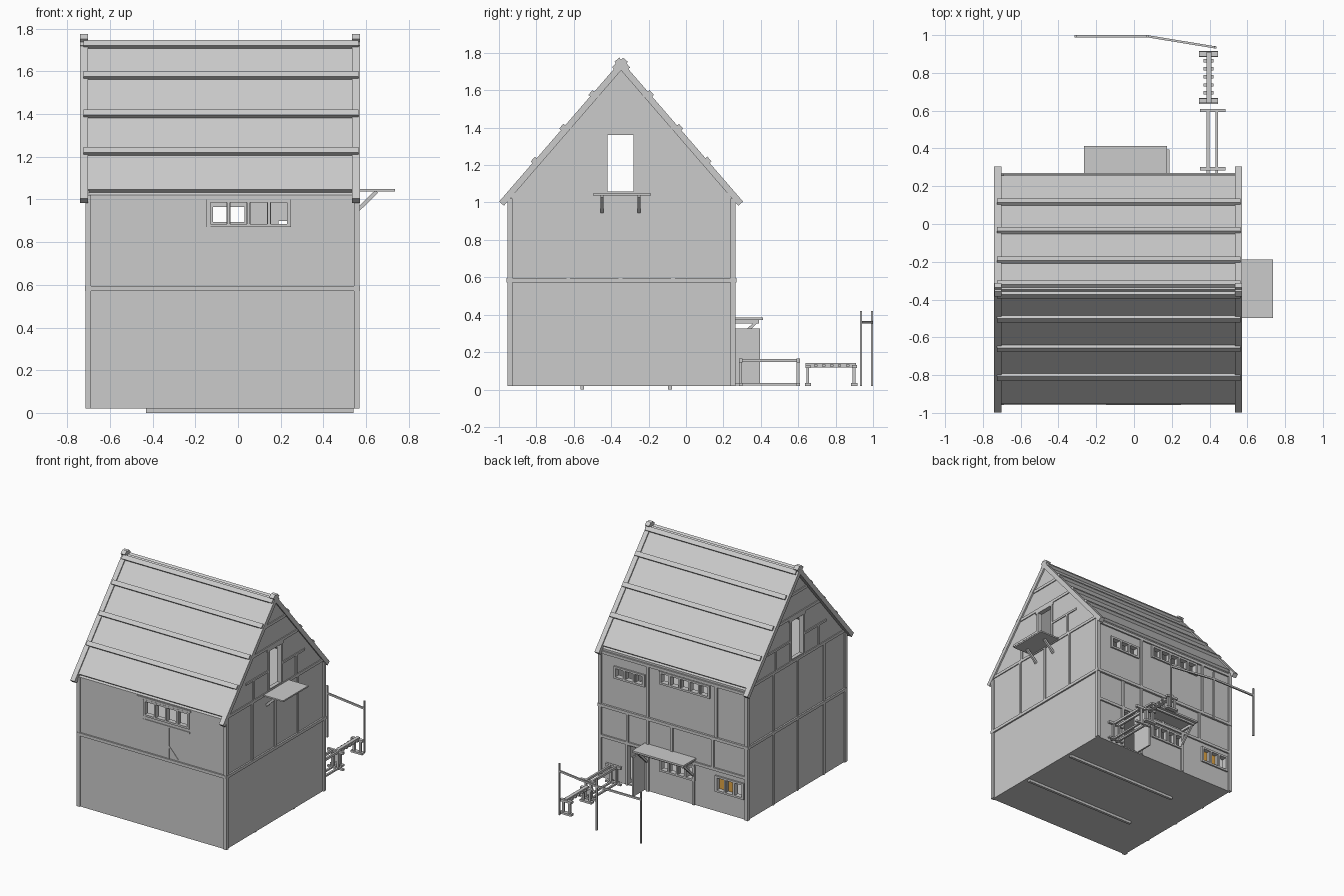
import bpy, bmesh, math
from mathutils import Vector, Matrix

if "Cube" in bpy.data.objects:
    bpy.data.objects.remove(bpy.data.objects["Cube"])

RY, RZ, SL = -0.347, 1.745, 1.155          # ridge position and roof slope
ANG = math.atan(SL)
WX0, WX1, WY0, WY1 = -0.705, 0.56, -0.945, 0.255
T = 0.01                                   # timber projection


def finish(name, bm):
    bmesh.ops.recalc_face_normals(bm, faces=bm.faces)
    me = bpy.data.meshes.new(name)
    bm.to_mesh(me)
    bm.free()
    ob = bpy.data.objects.new(name, me)
    bpy.context.collection.objects.link(ob)
    return ob


def boxes(name, items):
    """One object from boxes given as (x0, x1, y0, y1, z0, z1)."""
    bm = bmesh.new()
    for x0, x1, y0, y1, z0, z1 in items:
        m = Matrix.Translation(((x0 + x1) / 2, (y0 + y1) / 2, (z0 + z1) / 2))
        bmesh.ops.create_cube(bm, size=1, matrix=m @ Matrix.Diagonal((x1 - x0, y1 - y0, z1 - z0, 1)))
    return finish(name, bm)


def beams(name, pairs, w, d):
    """Square bars running from point to point."""
    bm = bmesh.new()
    for p, q in pairs:
        p, q = Vector(p), Vector(q)
        r = (q - p).to_track_quat('X', 'Z').to_matrix().to_4x4()
        m = Matrix.Translation((p + q) / 2) @ r
        bmesh.ops.create_cube(bm, size=1, matrix=m @ Matrix.Diagonal(((q - p).length, w, d, 1)))
    return finish(name, bm)


def prism(name, pts, x0, x1):
    """Extrude a y-z profile along x."""
    bm = bmesh.new()
    f = bm.faces.new([bm.verts.new((x0, y, z)) for y, z in pts])
    g = bmesh.ops.extrude_face_region(bm, geom=[f])
    bmesh.ops.translate(bm, vec=(x1 - x0, 0, 0), verts=[v for v in g['geom'] if isinstance(v, bmesh.types.BMVert)])
    return finish(name, bm)


def house_profile(inset, z0, drop):
    h = (WY1 - WY0) / 2 - inset
    e = RZ - drop - SL * h
    return [(RY - h, z0), (RY + h, z0), (RY + h, e), (RY, RZ - drop), (RY - h, e)]


# window and door openings
holes, frames = [], []


def window_row(x0, x1, z0, z1, n, front=False, gap=0.02):
    pitch = (x1 - x0 + gap) / n
    yo, yi = (WY0 - T, WY0 + .05) if front else (WY1 + T, WY1 - .05)
    ya, yb = sorted((yo, yi))
    fa, fb = sorted((yo, WY0 + .004 if front else WY1 - .004))
    for i in range(n):
        a = x0 + i * pitch
        holes.append((a, a + pitch - gap, ya, yb, z0, z1))
        if i:
            frames.append((a - gap + .003, a - .003, fa, fb, z0, z1))
    for z, h in ((z1, .015), (z0 - .015, .015)):
        frames.append((x0 - .018, x1 + .018, fa, fb, z, z + h))
    for a in (x0 - .018, x1):
        frames.append((a, a + .018, fa, fb, z0, z1))


window_row(-.13, .23, .885, .985, 4, True)
window_row(.19, .42, .835, .90, 3)
window_row(-.37, .03, .895, .965, 5)
window_row(-.24, .03, .22, .305, 4)
window_row(-.66, -.45, .19, .285, 3)
boxes("window_frames", frames)
holes.append((.185, .315, WY1 - .05, WY1 + .02, .03, .325))
for a in (WX0, WX1):
    holes.append((a - .05, a + .05, -.42, -.28, 1.06, 1.36))

# hollow house shell
shell = prism("house_walls", house_profile(0, .02, .03), WX0, WX1)
void = prism("inner_void", house_profile(.03, .05, .065), WX0 + .03, WX1 - .03)
cut = boxes("opening_cutter", holes)
for c in (void, cut):
    m = shell.modifiers.new(c.name, 'BOOLEAN')
    m.operation, m.solver, m.object = 'DIFFERENCE', 'EXACT', c
    c.hide_render = True
    c.hide_set(True)
boxes("inner_floors", [(WX0 + .02, WX1 - .02, WY0 + .02, WY1 - .02, z, z + .02) for z in (.575, 1.015)])

# orange shutter behind the low back window
mat = bpy.data.materials.new("orange")
mat.diffuse_color = (.75, .38, .06, 1)
mat.use_nodes = True
mat.node_tree.nodes["Principled BSDF"].inputs["Base Color"].default_value = mat.diffuse_color
panel = boxes("orange_shutter", [(-.59, -.45, WY1 - .035, WY1 - .025, .18, .29)])
panel.data.materials.append(mat)

# roof slopes and gable edge boards
def chevron(name, top, thick, half, x0, x1):
    n = thick / math.cos(ANG)
    s = thick * math.sin(ANG)
    yi, zi = half - s, top - SL * half - thick * math.cos(ANG)
    pts = [(RY - half, top - SL * half), (RY, top), (RY + half, top - SL * half),
           (RY + yi, zi), (RY, top - n), (RY - yi, zi)]
    return prism(name, pts, x0, x1)


chevron("roof_slopes", RZ, .022, .605, -.71, .545)
chevron("left_verge", RZ + .013, .034, .652, -.74, -.702)
chevron("right_verge", RZ + .013, .034, .652, .535, .572)

# roof battens on both slopes, plus ridge
bm = bmesh.new()
for s in (-1, 1):
    for d in (.025, .152, .308, .46):
        m = (Matrix.Translation((-.08, RY + s * d, RZ - SL * d + .008)) @ Matrix.Rotation(-s * ANG, 4, 'X')
             @ Matrix.Diagonal((1.29, .034, .032, 1)))
        bmesh.ops.create_cube(bm, size=1, matrix=m)
finish("roof_battens", bm)
bm = bmesh.new()
for x in (-.721, .5535):
    for s in (-1, 1):
        m = (Matrix.Translation((x, RY, RZ - .008)) @ Matrix.Rotation(s * ANG, 4, 'X')
             @ Matrix.Diagonal((.037, .07, .034, 1)))
        bmesh.ops.create_cube(bm, size=1, matrix=m)
finish("ridge_crossings", bm)

# corner posts and belt beam around the house
X0, X1, Y0, Y1 = WX0 - T, WX1 + T, WY0 - T, WY1 + T
boxes("corner_posts", [(a, a + .027, b, b + .027, .02, 1.02)
                       for a in (X0, X1 - .027) for b in (Y0, Y1 - .027)])
boxes("belt_beam", [(X0, X1, Y0 - .004, Y0 + .02, .572, .595), (X0, X1, Y1 - .02, Y1 + .004, .572, .595),
                    (X0 - .002, X0 + .02, Y0, Y1, .572, .595), (X1 - .02, X1 + .002, Y0, Y1, .572, .595)])

# front timbers
boxes("front_timbers", [(-.145, -.13, WY0 - .005, WY0, .595, .87), (.06, .075, WY0 - .005, WY0, .595, .845),
                        (-.15, .25, WY0 - .007, WY0, .835, .847), (-.2, .26, WY0 - .009, WY0, 1.0, 1.015)])
beams("front_brace", [((.07, WY0, .69), (.15, WY0, .6))], .01, .014)

# back timbers
back = [(X0, X1, WY1 - .01, Y1, z, z + .022) for z in (.335, .985)]
back += [(x, x + .02, WY1 - .01, Y1, a, b) for x, a, b in
         ((.137, .02, 1.0), (-.255, .02, .335), (.315, .02, .335), (.31, .357, .572),
          (-.07, .357, .572), (-.42, .357, .572), (-.45, .595, .99))]
boxes("back_timbers", back)

# gable timbers on both ends
def gable(name, xa, xb, posts, z_low):
    it = [(xa, xb, RY - .6, RY + .6, 1.03, 1.052)]
    for z, h in ((1.378, .022), (1.55, .022)):
        w = (RZ - .05 - z) / SL
        it.append((xa, xb, RY - w, RY + w, z, h + z))
    it += [(xa, xb, y, y + .02, 1.05, 1.38) for y in (-.44, -.28)]
    it += [(xa, xb, y, y + .018, 1.05, 1.2) for y in (-.62, -.1)]
    it += [(xa, xb, y, y + .02, z_low, 1.03) for y in posts]
    it += [(xa, xb, -.45, -.25, 1.36, 1.378)]
    for s in (-1, 1):
        a, b = sorted((RY + s * .08, RY + s * .36))
        it.append((xa, xb, a, b, 1.2, 1.216))
    boxes(name, it)


gable("right_timbers", WX1 - .01, WX1 + .007, (-.64, -.36, -.08), .595)
gable("left_timbers", WX0 - .007, WX0 + .01, (-.69, -.37, -.07), .02)

# loading platform under the right gable window
boxes("loading_platform", [(.56, .735, -.497, -.187, 1.037, 1.048)])
beams("platform_brackets", [((.56, y, .95), (.65, y, 1.037)) for y in (-.448, -.252)], .016, .018)

# runners below the floor
boxes("ground_runners", [(-.43, .54, y, y + .02, 0, .022) for y in (-.565, -.095)])

# open door and canopy
boxes("open_door", [(.175, .187, WY1, .395, .022, .325)])
boxes("canopy", [(-.265, .175, WY1, .412, .372, .386)])
boxes("canopy_supports", [(-.25, .16, .375, .39, .357, .372)]
      + [(x, x + .016, WY1, .39, .352, .372) for x in (-.25, .145)])
beams("canopy_brackets", [((x, .26, .25), (x, .375, .36)) for x in (-.242, .153)], .014, .016)

# two-rail trestle
tr = []
for y in (.283, .592):
    tr += [(.35, .485, y, y + .018, .145, .165), (.35, .485, y, y + .018, .02, .034)]
    tr += [(x, x + .015, y, y + .016, .03, .15) for x in (.385, .431)]
for x in (.385, .431):
    tr += [(x, x + .015, .285, .605, .146, .164), (x, x + .015, .265, .605, .021, .034)]
boxes("rail_trestle", tr)

# slatted trestle
sl = [(.383, .41, .64, .91, .118, .143)]
for y in (.64, .888):
    sl += [(.345, .445, y, y + .025, .115, .132), (.345, .445, y - .005, y + .028, .02, .035)]
    sl += [(x, x + .016, y + .003, y + .018, .03, .12) for x in (.36, .414)]
sl += [(.368, .422, y, y + .018, .123, .134) for y in (.685, .727, .77, .812, .855)]
boxes("slatted_trestle", sl)

# drying rack: three poles and two bars
poles = [(.43, .935), (.07, .994), (-.31, .994)]
boxes("rack_poles", [(x - .006, x + .006, y - .006, y + .006, .02, .42) for x, y in poles])
beams("rack_bars", [((*p, .36), (*q, .36)) for p, q in zip(poles, poles[1:])], .012, .014)
